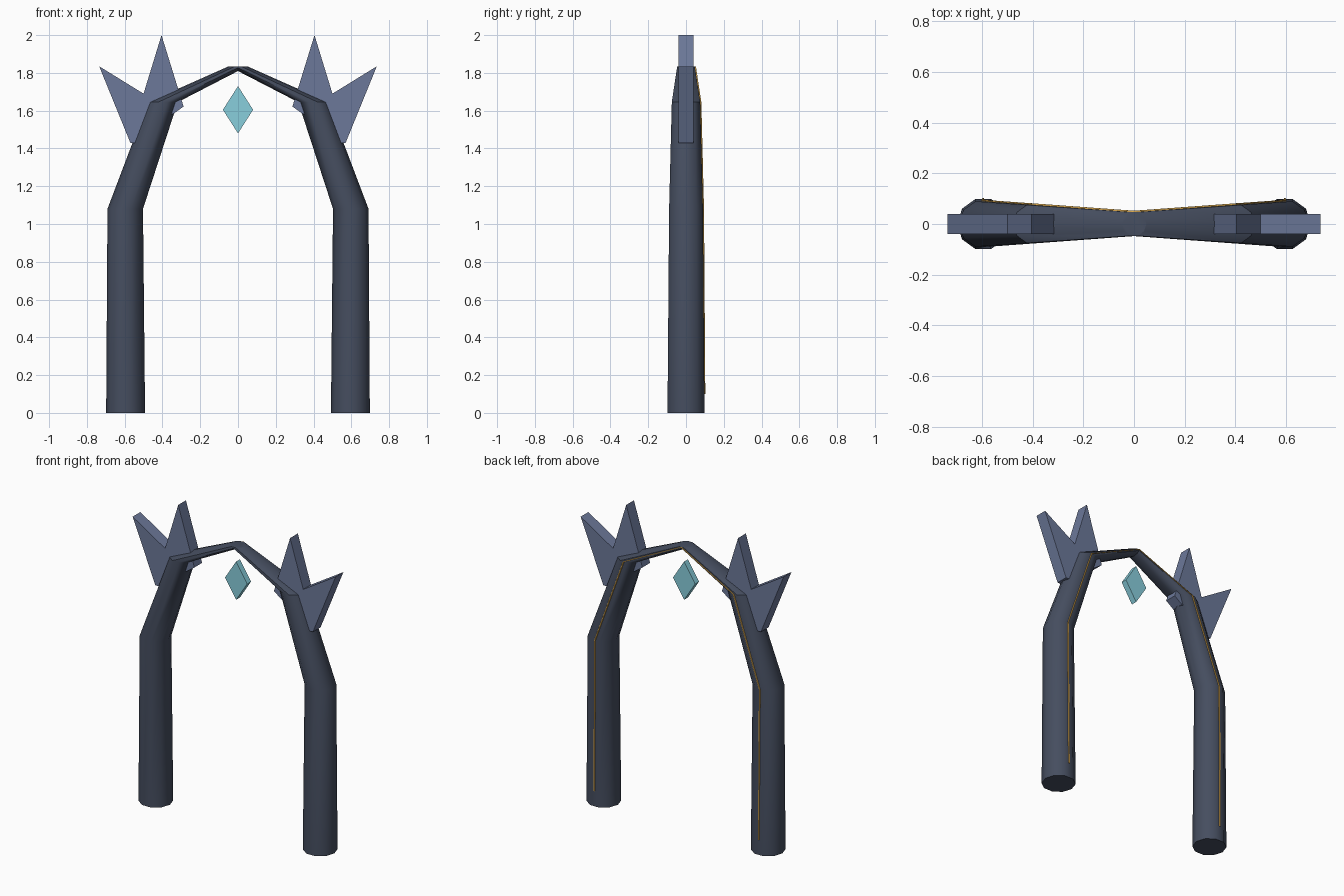
import bpy, bmesh, math

if "Cube" in bpy.data.objects:
    bpy.data.objects.remove(bpy.data.objects["Cube"])


def material(name, color):
    m = bpy.data.materials.new(name)
    m.diffuse_color = (*color, 1)
    m.use_nodes = True
    m.node_tree.nodes["Principled BSDF"].inputs["Base Color"].default_value = m.diffuse_color
    return m


STONE = material("dark_stone", (0.06, 0.075, 0.115))
CRYSTAL = material("blue_crystal", (0.15, 0.19, 0.32))
GEM = material("cyan_gem", (0.25, 0.62, 0.72))
GOLD = material("gold_inlay", (0.75, 0.42, 0.08))


def finish(bm, name, mat, angle=None):
    bmesh.ops.recalc_face_normals(bm, faces=bm.faces)
    me = bpy.data.meshes.new(name)
    bm.to_mesh(me)
    bm.free()
    ob = bpy.data.objects.new(name, me)
    bpy.context.collection.objects.link(ob)
    me.materials.append(mat)
    if angle:
        bpy.ops.object.select_all(action='DESELECT')
        ob.select_set(True)
        bpy.context.view_layer.objects.active = ob
        bpy.ops.object.shade_smooth_by_angle(angle=math.radians(angle))
    return ob


def loft(name, mat, stations, sides, angle=None):
    """Closed tube through horizontal rings (x, y, z, radius)."""
    bm = bmesh.new()
    rings = [[bm.verts.new((x + r * math.cos(2 * math.pi * i / sides),
                            y + r * math.sin(2 * math.pi * i / sides), z))
              for i in range(sides)] for x, y, z, r in stations]
    for a, b in zip(rings, rings[1:]):
        for i in range(sides):
            j = (i + 1) % sides
            bm.faces.new((a[i], a[j], b[j], b[i]))
    bm.faces.new(rings[0])
    bm.faces.new(rings[-1])
    return finish(bm, name, mat, angle)


def plate(name, mat, outline, half):
    """Front outline (x, z) extruded along y."""
    bm = bmesh.new()
    f = bm.faces.new([bm.verts.new((x, -half, z)) for x, z in outline])
    ext = bmesh.ops.extrude_face_region(bm, geom=[f])['geom']
    bmesh.ops.translate(bm, vec=(0, 2 * half, 0),
                        verts=[v for v in ext if isinstance(v, bmesh.types.BMVert)])
    return finish(bm, name, mat)


pillar_path = [(0.595, 0, 0.103), (0.597, 1.08, 0.094),
               (0.398, 1.645, 0.079), (0, 1.835, 0.049)]
shard_outline = [(0.405, 2.0), (0.288, 1.622), (0.342, 1.583), (0.45, 1.55), (0.545, 1.43),
                 (0.57, 1.43), (0.735, 1.835), (0.50, 1.69)]

for side, s in (("left", -1), ("right", 1)):
    # tapering ten-sided half arch
    loft(side + "_arch_pillar", STONE,
         [(s * x, 0, z, r) for x, z, r in
          [(0.595, 0, 0.103), (0.597, 1.08, 0.094),
           (0.398, 1.645, 0.079), (0, 1.835, 0.049)]], 10, 40)
    # thin inlay line along the back of the pillar
    loft(side + "_back_inlay", GOLD,
         [(s * 0.595, 0.098, 0.1, 0.005), (s * 0.597, 0.091, 1.08, 0.005),
          (s * 0.398, 0.077, 1.645, 0.005), (0, 0.048, 1.835, 0.005)], 6)
    # twin-pointed crystal on the shoulder
    plate(side + "_shoulder_shard", CRYSTAL, [(s * x, z) for x, z in shard_outline], 0.04)

# floating gem under the apex
plate("hanging_gem", GEM, [(0, 1.73), (0.08, 1.605), (0, 1.48), (-0.08, 1.605)], 0.02)
